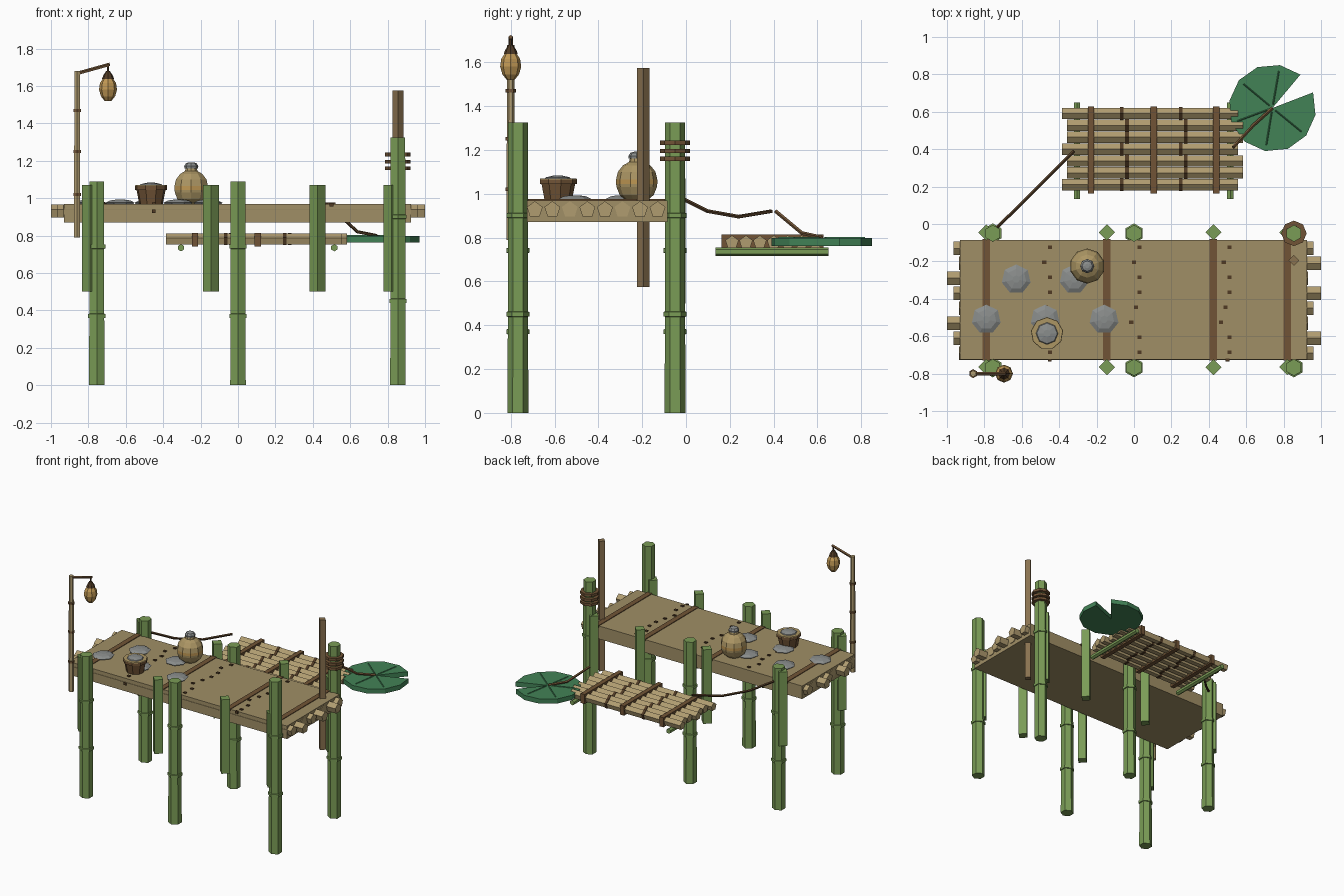
import bpy, bmesh, math
from mathutils import Vector, Matrix

if "Cube" in bpy.data.objects:
    bpy.data.objects.remove(bpy.data.objects["Cube"])


def material(name, r, g, b):
    m = bpy.data.materials.new(name)
    m.diffuse_color = [(c / 255 / 12.92 if c < 11 else ((c / 255 + 0.055) / 1.055) ** 2.4)
                       for c in (r, g, b)] + [1]
    m.use_nodes = True
    m.node_tree.nodes["Principled BSDF"].inputs["Base Color"].default_value = m.diffuse_color
    return m


GREEN = material("bamboo green", 122, 156, 86)
DECK = material("deck tan", 160, 143, 102)
CANE = material("dry cane", 176, 156, 112)
BROWN = material("strap brown", 113, 84, 54)
DARK = material("dark brown", 80, 58, 36)
STONE = material("stone grey", 138, 141, 140)
PAD = material("leaf green", 66, 130, 86)
CLAY = material("clay", 172, 150, 100)
OCHRE = material("ochre", 192, 152, 84)
STAKE = material("weathered wood", 138, 114, 80)


def finish(name, bm, mat):
    bmesh.ops.recalc_face_normals(bm, faces=bm.faces)
    me = bpy.data.meshes.new(name)
    bm.to_mesh(me)
    bm.free()
    me.materials.append(mat)
    ob = bpy.data.objects.new(name, me)
    bpy.context.collection.objects.link(ob)
    return ob


def lathe(name, mat, profile, n, loc, axis=(0, 0, 1), phase=0.0):
    """Closed solid from (radius, height) pairs; first corner points to local +Y."""
    bm = bmesh.new()
    rot = Matrix.Identity(3)
    if Vector(axis).xy.length > 1e-4:
        rot = Vector(axis).to_track_quat('Z', 'Y').to_matrix()
    rings = []
    for r, z in profile:
        ring = []
        for i in range(n):
            a = 2 * math.pi * i / n + phase
            ring.append(bm.verts.new(rot @ Vector((r * math.sin(a), r * math.cos(a), z)) + Vector(loc)))
        rings.append(ring)
    for a, b in zip(rings, rings[1:]):
        for i in range(n):
            j = (i + 1) % n
            bm.faces.new((a[i], a[j], b[j], b[i]))
    bm.faces.new(rings[0])
    bm.faces.new(rings[-1])
    return finish(name, bm, mat)


def rod(name, mat, p, q, r, n=6, r2=None):
    d = Vector(q) - Vector(p)
    return lathe(name, mat, [(r, 0), (r2 or r, d.length)], n, p, d)


def box(name, mat, lo, hi):
    bm = bmesh.new()
    bmesh.ops.create_cube(bm, size=1)
    for v in bm.verts:
        v.co = [l + (h - l) * (c + 0.5) for l, h, c in zip(lo, hi, v.co)]
    return finish(name, bm, mat)


# Deck with cane ends poking out on both sides
box("deck", DECK, (-0.93, -0.725, 0.87), (0.925, -0.085, 0.97))
for i in range(8):
    y = -0.69 + 0.08 * i
    right = 1.0 if i in (1, 4, 6) else 0.96 if i in (0, 3, 7) else 0.93
    left = -1.0 if i in (2, 5) else -0.965 if i in (1, 4, 7) else -0.935
    rod("deck_cane", CANE, (left, y, 0.928), (right, y, 0.928), 0.038, 5)

# Pegs on the deck
jitter = (0.01, -0.02, 0.01, 0.01, -0.01, -0.035, 0.01, 0.01)
for x0 in (-0.46, 0.02, 0.5):
    for i, j in enumerate(jitter):
        x, y = x0 + j, -0.125 - 0.08 * i
        box("peg", DARK, (x - 0.011, y - 0.009, 0.96), (x + 0.011, y + 0.009, 0.977))
for x, z in ((-0.45, 0.93), (0.5, 0.965)):
    box("front_peg", DARK, (x - 0.01, -0.734, z - 0.01), (x + 0.01, -0.72, z + 0.01))

# Lashing strips and square piles
for x in (-0.79, -0.145, 0.425, 0.82):
    box("deck_strip", BROWN, (x - 0.02, -0.73, 0.96), (x + 0.02, -0.08, 0.975))
    for y in (-0.765, -0.045):
        rod("square_pile", GREEN, (x, y, 0.5), (x, y, 1.07), 0.043, 4)

# Bamboo support posts with joints
for x, h in ((-0.755, 1.09), (0, 1.09), (0.855, 1.325)):
    for y in (-0.767, -0.05):
        prof = [(0.048, 0)]
        for f in (0.34, 0.68):
            z = h * f
            prof += [(0.046, z - 0.012), (0.053, z - 0.01), (0.053, z + 0.01), (0.046, z + 0.012)]
        prof += [(0.045, h)]
        lathe("support_post", GREEN, prof, 6, (x, y, 0))

# Rope coils on the tall back post
for z in (1.16, 1.195, 1.233):
    rod("rope_coil", BROWN, (0.855, -0.05, z - 0.01), (0.855, -0.05, z + 0.01), 0.068, 8)

# Tall square stake
rod("stake", STAKE, (0.855, -0.195, 0.575), (0.855, -0.195, 1.575), 0.029, 4)

# Lamp pole, arm and lantern
X, Y = -0.86, -0.8
rod("lamp_pole", CANE, (X, Y, 0.79), (X, Y, 1.68), 0.019, 6, 0.017)
for z in (1.02, 1.25, 1.47):
    rod("lamp_pole_joint", BROWN, (X, Y, z - 0.008), (X, Y, z + 0.008), 0.024, 6)
rod("lamp_arm", BROWN, (X - 0.005, Y, 1.665), (-0.685, Y, 1.715), 0.01, 5)
rod("lamp_cord", DARK, (-0.695, Y, 1.65), (-0.695, Y, 1.71), 0.006, 5)
lathe("lantern", OCHRE, [(0.018, 1.52), (0.038, 1.545), (0.048, 1.58), (0.043, 1.615), (0.024, 1.645)],
      8, (-0.695, Y, 0))
lathe("lantern_cap", DARK, [(0.032, 1.638), (0.026, 1.655), (0.01, 1.68)], 8, (-0.695, Y, 0))

# Flat stones on the deck
for x, y in ((-0.63, -0.295), (-0.32, -0.295), (-0.79, -0.51), (-0.475, -0.51), (-0.16, -0.51)):
    lathe("flat_stone", STONE, [(0.07, 0.965), (0.079, 0.976), (0.055, 0.988), (0.02, 0.993)], 7, (x, y, 0))

# Basket with a stone load
B = (-0.465, -0.585, 0)
lathe("basket", BROWN, [(0.064, 0.97), (0.08, 1.05)], 9, B)
lathe("basket_rim", BROWN, [(0.087, 1.045), (0.087, 1.066)], 9, B)
lathe("basket_rim_top", CLAY, [(0.087, 1.066), (0.085, 1.07)], 9, B)
lathe("basket_load", STONE, [(0.068, 1.06), (0.055, 1.075), (0.02, 1.083)], 8, B)

# Round jar with a painted band and lid
J = (-0.25, -0.225, 0)
R = 0.094
jar = lathe("jar", CLAY, [(0.05, 0.97), (0.078, 0.995), (0.092, 1.03), (R, 1.045), (R, 1.065),
                          (0.086, 1.1), (0.062, 1.13), (0.035, 1.145), (0.03, 1.165)], 10, J)
jar.data.materials.append(OCHRE)
for f in jar.data.polygons:
    if abs(f.center.z - 1.055) < 0.006:
        f.material_index = 1
lathe("jar_lid", STONE, [(0.036, 1.16), (0.038, 1.172), (0.028, 1.187), (0.012, 1.192)], 8, J)

# Raft canes with joints
for i in range(7):
    y = 0.21 + 0.0635 * i
    s = 0 if i % 3 == 0 else 0.027
    rod("raft_cane", CANE, (-0.385 + s, y, 0.778), (0.556 + s, y, 0.778), 0.032, 5)
    for x in (-0.065, 0.25):
        x += s
        rod("raft_joint", DARK, (x - 0.01, y, 0.778), (x + 0.01, y, 0.778), 0.036, 5)

# Raft straps and green cross bars
for x in (-0.23, 0.105, 0.44):
    box("raft_strap", BROWN, (x - 0.017, 0.163, 0.742), (x + 0.017, 0.628, 0.815))
for x in (-0.305, 0.515):
    rod("raft_cross_bar", GREEN, (x, 0.135, 0.735), (x, 0.65, 0.735), 0.019, 6)

# Mooring ropes
ROPES = (((-0.735, -0.02, 0.98), (-0.61, 0.1, 0.92), (-0.47, 0.24, 0.895), (-0.32, 0.39, 0.92)),
         ((0.53, 0.41, 0.92), (0.64, 0.53, 0.82), (0.74, 0.62, 0.80)))
for pts in ROPES:
    for p, q in zip(pts, pts[1:]):
        rod("mooring_rope", DARK if pts is ROPES[0] else BROWN, p, q, 0.009, 5)

# Lily pad with a notch
C = Vector((0.74, 0.62, 0))
bm = bmesh.new()
angles = [math.radians(50 + 331 * i / 11) for i in range(12)]
outline = [C] + [C + 0.233 * Vector((math.cos(a), math.sin(a), 0)) for a in angles]
low = [bm.verts.new((p.x, p.y, 0.762)) for p in outline]
high = [bm.verts.new((p.x, p.y, 0.798)) for p in outline]
for i in range(len(low)):
    j = (i + 1) % len(low)
    bm.faces.new((low[i], low[j], high[j], high[i]))
    if 0 < i < len(low) - 1:
        bm.faces.new((high[0], high[i], high[j]))
        bm.faces.new((low[0], low[j], low[i]))
finish("lily_pad", bm, PAD)

# Raised pad veins
for a in angles[1:-1:2]:
    d = Vector((math.cos(a), math.sin(a), 0))
    rod("pad_vein", PAD, C + d * 0.02 + Vector((0, 0, 0.797)), C + d * 0.2 + Vector((0, 0, 0.797)), 0.005, 4)
